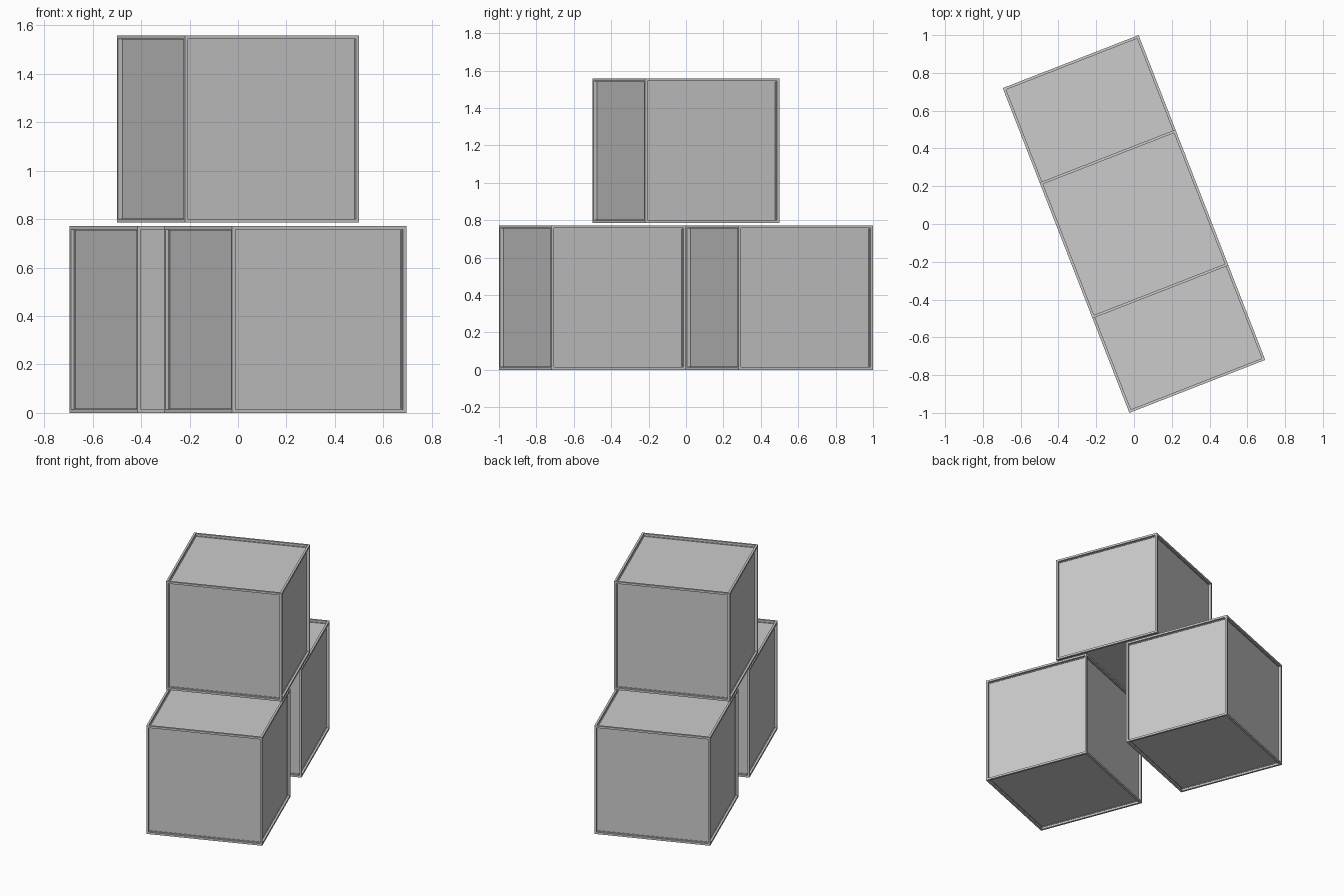
import bpy, bmesh, math
from mathutils import Matrix, Vector

if "Cube" in bpy.data.objects:
    bpy.data.objects.remove(bpy.data.objects["Cube"])

SIDE, FRAME, RECESS = 0.772, 0.02, 0.018
GAP = 0.0145      # vertical gap below the upper block
SPREAD = 0.5367   # half the distance between the lower blocks
TURN = Matrix.Rotation(math.radians(21.3), 4, 'Z')


def framed_block(name, y, z):
    """Cube with a raised rim and a recessed panel on all six sides."""
    bm = bmesh.new()
    bmesh.ops.create_cube(bm, size=SIDE)
    panels = list(bm.faces)
    bmesh.ops.inset_individual(bm, faces=panels, thickness=FRAME)
    bm.normal_update()
    # Straight-walled recess
    for face in bmesh.ops.extrude_discrete_faces(bm, faces=panels)["faces"]:
        face.normal_update()
        bmesh.ops.translate(bm, verts=face.verts, vec=-RECESS * face.normal)
    bmesh.ops.recalc_face_normals(bm, faces=bm.faces)
    mesh = bpy.data.meshes.new(name)
    bm.to_mesh(mesh)
    bm.free()
    obj = bpy.data.objects.new(name, mesh)
    bpy.context.collection.objects.link(obj)
    obj.matrix_world = TURN @ Matrix.Translation(Vector((0, y, z)))
    return obj


# Two lower blocks side by side, one bridging them on top
framed_block("lower_front_block", -SPREAD, SIDE / 2)
framed_block("lower_back_block", SPREAD, SIDE / 2)
framed_block("upper_block", 0, SIDE * 1.5 + GAP)
